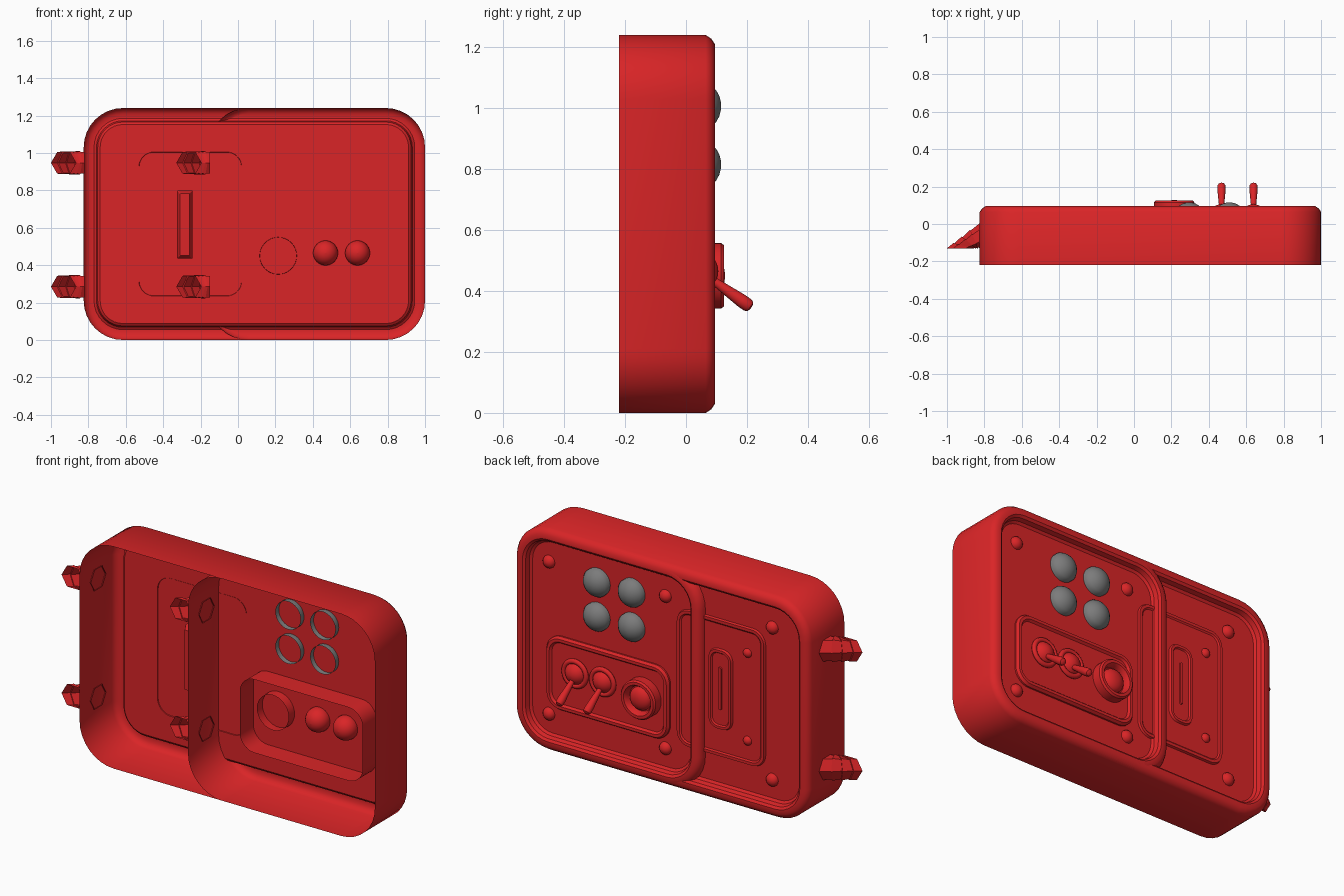
import bpy
import bmesh
from math import cos, sin, pi, radians
from mathutils import Vector

cube = bpy.data.objects.get("Cube")
if cube:
    bpy.data.objects.remove(cube, do_unlink=True)


def material(name, color):
    m = bpy.data.materials.new(name)
    m.use_nodes = True
    m.diffuse_color = color
    m.node_tree.nodes["Principled BSDF"].inputs["Base Color"].default_value = color
    return m


RED = material("red", (0.7, 0.018, 0.02, 1))
GREY = material("grey", (0.2, 0.2, 0.2, 1))


def loft(name, rings, mat=RED, cap=True, angle=35):
    """Skin closed rings of points; optionally fill the last ring."""
    bm = bmesh.new()
    loops = [[bm.verts.new(p) for p in ring] for ring in rings]
    n = len(loops[0])
    for a, b in zip(loops, loops[1:]):
        for i in range(n):
            j = (i + 1) % n
            bm.faces.new((a[i], a[j], b[j], b[i]))
    if cap:
        bm.faces.new(loops[-1])
    bmesh.ops.recalc_face_normals(bm, faces=bm.faces)
    mesh = bpy.data.meshes.new(name)
    bm.to_mesh(mesh)
    bm.free()
    mesh.materials.append(mat)
    obj = bpy.data.objects.new(name, mesh)
    bpy.context.collection.objects.link(obj)
    bpy.ops.object.select_all(action='DESELECT')
    obj.select_set(True)
    bpy.context.view_layer.objects.active = obj
    bpy.ops.object.shade_smooth_by_angle(angle=radians(angle))
    return obj


def rounded_rect(x0, x1, z0, z1, r, y, steps=8):
    corners = ((x1 - r, z1 - r), (x0 + r, z1 - r), (x0 + r, z0 + r), (x1 - r, z0 + r))
    return [(cx + r * cos(a), y, cz + r * sin(a))
            for k, (cx, cz) in enumerate(corners)
            for a in (pi / 2 * (k + i / steps) for i in range(steps + 1))]


def tray(name, x0, x1, z0, z1, r, profile):
    """Rounded rectangle lofted through (inset, y) steps."""
    loft(name, [rounded_rect(x0 + d, x1 - d, z0 + d, z1 - d, max(r - d, 0.004), y)
                for d, y in profile])


def turned(name, x, z, profile, mat=RED, sides=32):
    """Round part about the y axis from (radius, y) steps."""
    loft(name, [[(x + r * cos(2 * pi * i / sides), y, z + r * sin(2 * pi * i / sides))
                 for i in range(sides)] for r, y in profile], mat)


# Outer case and the overlapping smaller case, both open at -y
FACE = 0.05
for name, left, floor in (("outer_case", -0.825, FACE), ("inner_case", -0.155, FACE + 0.001)):
    tray(name, left, 1.0, 0, 1.24, 0.21,
         [(0, -0.22), (0, 0.065), (0.012, 0.083), (0.03, 0.095), (0.055, 0.095),
          (0.068, 0.085), (0.075, floor + 0.01), (0.088, floor)])

# Control panel tray
tray("control_panel", 0.06, 0.82, 0.235, 0.645, 0.09,
     [(0, -0.07), (0, 0.06), (0.01, 0.074), (0.026, 0.074), (0.036, 0.062)])

# Slot plate, its raised surround, the slit and the housing behind
tray("slot_plate", -0.53, 0.02, 0.235, 1.005, 0.08,
     [(0, FACE - 0.004), (0.006, 0.062), (0.022, 0.062), (0.03, 0.056)])
tray("slot_surround", -0.33, -0.18, 0.39, 0.84, 0.06,
     [(0, 0.054), (0.006, 0.068), (0.02, 0.068), (0.026, 0.06)])
tray("slot_slit", -0.265, -0.245, 0.5, 0.74, 0.01,
     [(0, 0.058), (0.002, 0.068)])
tray("slot_housing", -0.325, -0.243, 0.435, 0.80, 0.005,
     [(0, FACE), (0, 0.0), (0.016, -0.03)])

# Screw heads
SCREWS = [(x, z, 0.036, FACE) for x in (-0.57, 0.09, 0.81) for z in (0.19, 1.04)]
SCREWS += [(-0.42, z, 0.026, 0.054) for z in (0.37, 0.86)]
for x, z, r, y in SCREWS:
    turned("screw_head", x, z, [(r * cos(a), y + 0.8 * r * sin(a))
                                for a in (0, 0.4, 0.8, 1.2, 1.5)], sides=16)

# Grey push buttons
for x in (0.295, 0.51):
    for z in (0.815, 1.007):
        turned("push_button", x, z,
               [(0.078, 0.02), (0.078, 0.068), (0.068, 0.084), (0.052, 0.099),
                (0.034, 0.109), (0.016, 0.114), (0.002, 0.115)], GREY)

# Large round button: bezel and dome
turned("round_button_bezel", 0.215, 0.45,
       [(0.098, 0.0), (0.1, 0.06), (0.108, 0.066), (0.108, 0.115), (0.1, 0.125),
        (0.084, 0.125), (0.074, 0.112), (0.07, 0.09)])
turned("round_button_dome", 0.215, 0.45,
       [(0.064 * cos(i * pi / 16), 0.09 + 0.038 * sin(i * pi / 16)) for i in range(8)])

# Toggle switches: collar, ball and tilted lever
for x in (0.468, 0.639):
    z = 0.465
    collar = [(0.068 + 0.014 * cos(a), 0.066 + 0.014 * sin(a))
              for a in (2 * pi * i / 10 for i in range(11))]
    loft("toggle_collar", [[(x + r * cos(2 * pi * i / 32), y, z + r * sin(2 * pi * i / 32))
                            for i in range(32)] for r, y in collar], cap=False, angle=60)
    turned("toggle_ball", x, z,
           [(0.066 * sin(i * pi / 16) + 0.0005, 0.04 - 0.066 * cos(i * pi / 16))
            for i in range(17)])
    axis = Vector((0, 0.12, -0.085)).normalized()
    side = axis.cross(Vector((1, 0, 0)))
    start = Vector((x, 0.06, z - 0.01))
    rings = []
    for t, r in ((0, 0.013), (0.05, 0.014), (0.15, 0.022), (0.175, 0.022),
                 (0.185, 0.017), (0.189, 0.008)):
        rings.append([start + axis * t + Vector((1, 0, 0)) * r * cos(a) + side * r * sin(a)
                      for a in (2 * pi * i / 16 for i in range(16))])
    loft("toggle_lever", rings)

# Hexagonal elbow pipes on the two left walls, turning from -x to -y
for wall in (-0.825, -0.155):
    for z in (0.285, 0.947):
        rings = []
        for t, swell in ((0, 1), (0.3, 0.98), (0.3, 1.08), (0.55, 0.94), (0.55, 1.06),
                         (0.8, 0.92), (0.8, 1.04), (1, 1)):
            ring = []
            for i in range(6):
                c, s = 0.067 * swell * cos(i * pi / 3), 0.067 * swell * sin(i * pi / 3)
                base = Vector((wall + 0.004, -0.06 - c, z + s))
                tip = Vector((wall - 0.108 + c, -0.13, z + s))
                # the outer edge of the base meets the outer edge of the tip
                ring.append(base.lerp(tip, t))
            rings.append(ring)
        loft("hex_elbow", rings, cap=False, angle=20)
